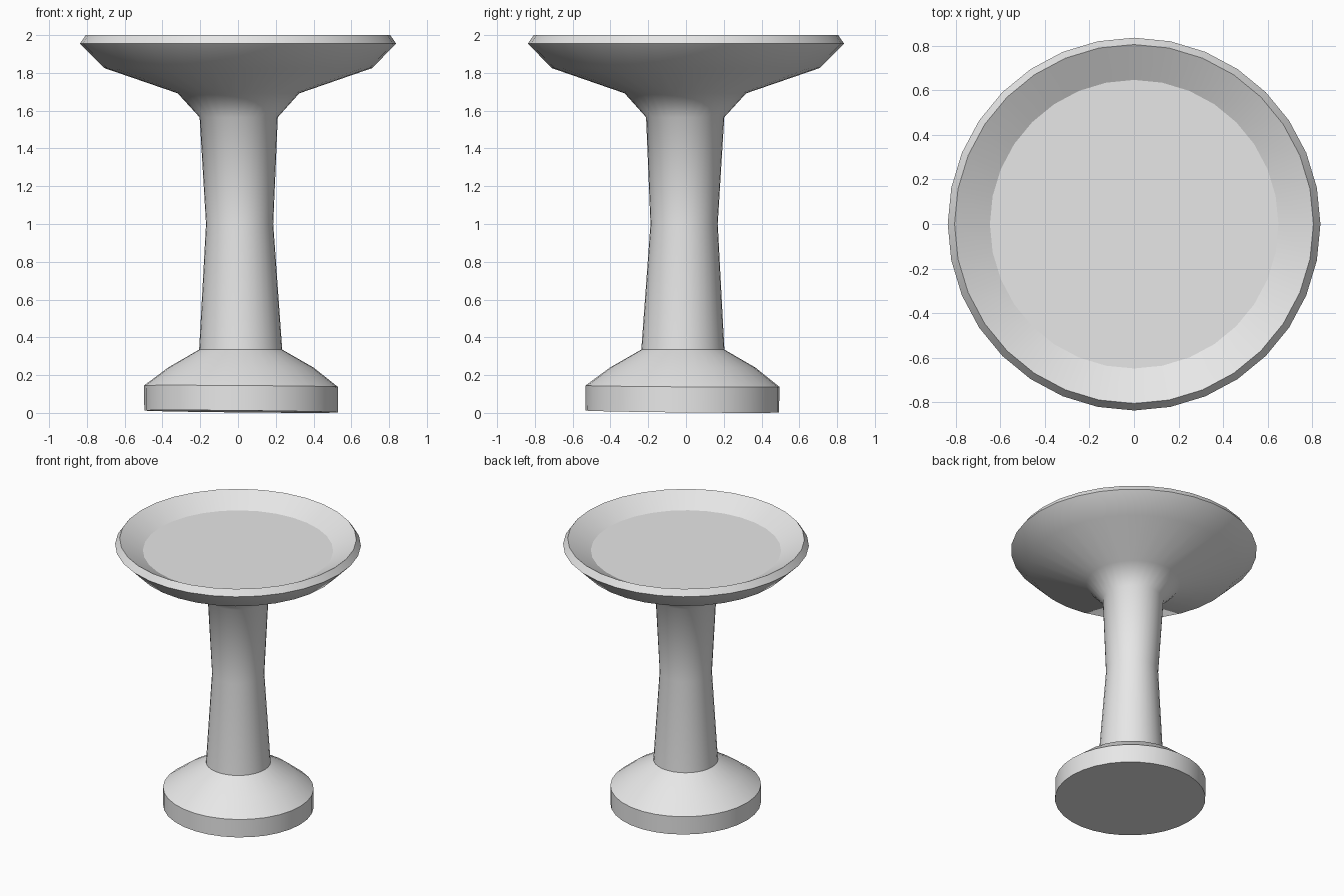
import bpy, bmesh, math

SIDES = 32
cube = bpy.data.objects.get("Cube")
if cube:
    bpy.data.objects.remove(cube, do_unlink=True)

# One plain grey stone colour
stone = bpy.data.materials.new("pale_grey_stone")
stone.use_nodes = True
stone.diffuse_color = (0.8, 0.8, 0.8, 1)
stone.node_tree.nodes["Principled BSDF"].inputs["Base Color"].default_value = (0.8, 0.8, 0.8, 1)


def ring(bm, radius, z, tilt):
    """Ring of vertices on the slightly leaning axis."""
    lean = 1 - z / 2
    verts = []
    for i in range(SIDES):
        a = math.tau * i / SIDES
        x, y = radius * math.cos(a), radius * math.sin(a)
        verts.append(bm.verts.new((x + 0.017 * lean, y - 0.02 * lean, z - tilt * (x + y))))
    return verts


def lathe(name, profile, cap=False):
    """Turned part from (radius, height, tilt) points, bottom to top."""
    bm = bmesh.new()
    rings = [ring(bm, *p) for p in profile]
    for low, high in zip(rings, rings[1:]):
        for i in range(SIDES):
            j = (i + 1) % SIDES
            bm.faces.new((low[i], low[j], high[j], high[i]))
    if cap:
        bm.faces.new(rings[0][::-1] if len(rings) > 1 else rings[0])
    mesh = bpy.data.meshes.new(name)
    bm.to_mesh(mesh)
    bm.free()
    mesh.materials.append(stone)
    obj = bpy.data.objects.new(name, mesh)
    bpy.context.collection.objects.link(obj)
    bpy.ops.object.select_all(action='DESELECT')
    obj.select_set(True)
    bpy.context.view_layer.objects.active = obj
    bpy.ops.object.shade_smooth_by_angle(angle=math.radians(45))
    return obj


# Foot: slightly tilted drum with a sloping shoulder
lathe("foot", [(0.513, 0.0075, 0.01), (0.513, 0.1415, 0.007),
               (0.385, 0.24, 0), (0.22, 0.335, 0)], cap=True)

# Waisted column flaring into the basin, over the rim and down the inner wall
lathe("column_and_basin", [(0.22, 0.335, 0), (0.178, 1.0, 0), (0.207, 1.565, 0),
                           (0.322, 1.692, 0), (0.708, 1.825, 0), (0.837, 1.955, 0),
                           (0.806, 2.0, 0), (0.648, 1.913, 0)])

# Flat floor of the basin
lathe("basin_floor", [(0.648, 1.913, 0)], cap=True)
